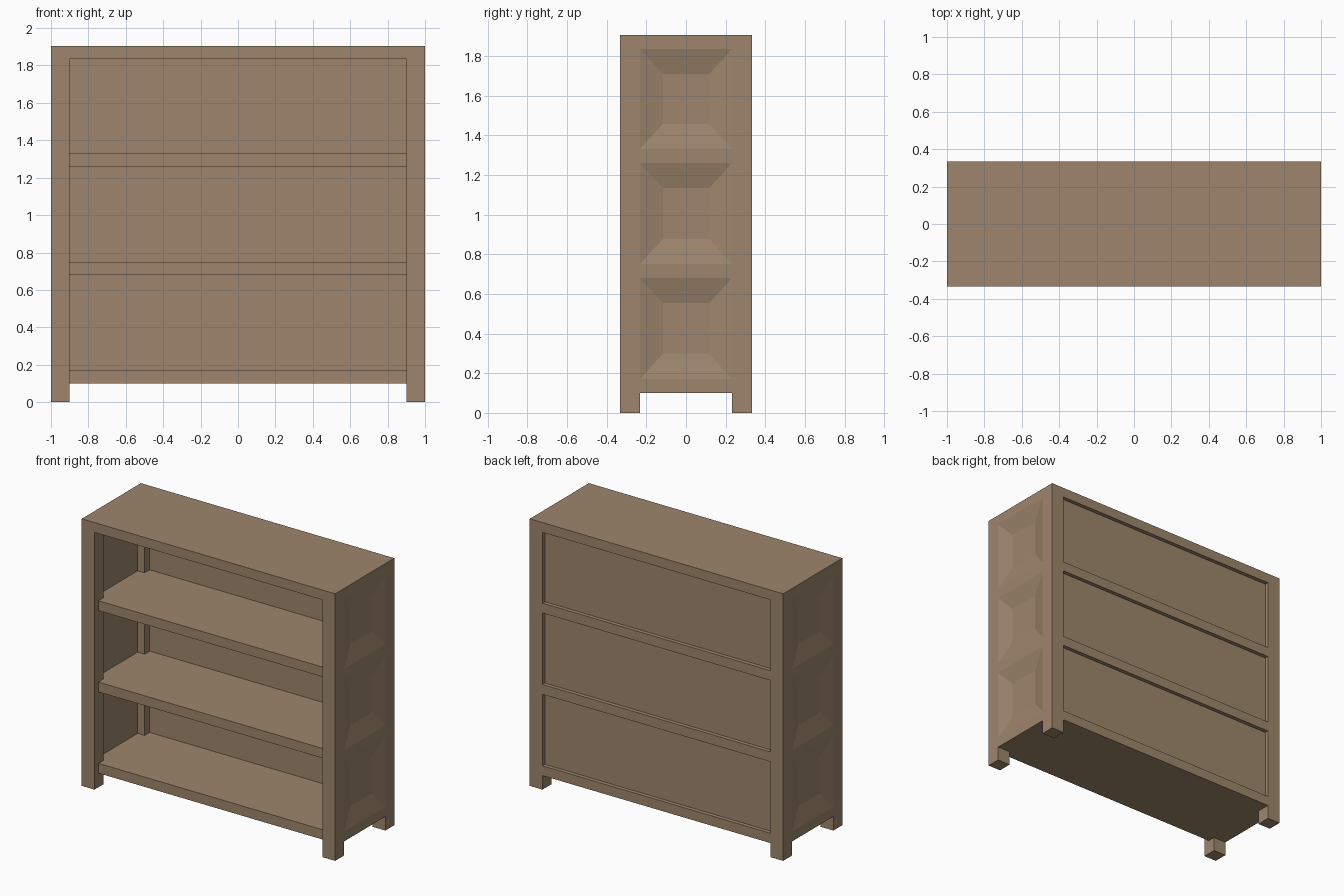
import bpy

if "Cube" in bpy.data.objects:
    bpy.data.objects.remove(bpy.data.objects["Cube"])

wood = bpy.data.materials.new("brown_wood")
wood.diffuse_color = (0.34, 0.235, 0.15, 1)
wood.use_nodes = True
wood.node_tree.nodes["Principled BSDF"].inputs["Base Color"].default_value = wood.diffuse_color

X, Y, H = 1.0, 0.333, 1.905      # half width, half depth, height
POST = 0.10                      # post thickness
T = 0.07                         # shelf thickness
XI, YI = X - POST, Y - POST      # inner limits of the posts
SHELVES = [0.10, 0.68, 1.26]
BAYS = [(z + T, top) for z, top in zip(SHELVES, [0.68, 1.26, H - T])]


def make(name, verts, faces):
    me = bpy.data.meshes.new(name)
    me.from_pydata(verts, [], faces)
    me.materials.append(wood)
    ob = bpy.data.objects.new(name, me)
    bpy.context.collection.objects.link(ob)
    return ob


def prism(name, outline, z0, z1):
    """Extrude a counter-clockwise outline from z0 to z1."""
    n = len(outline)
    verts = [(x, y, z) for z in (z0, z1) for x, y in outline]
    faces = [tuple(reversed(range(n))), tuple(range(n, 2 * n))]
    faces += [(i, (i + 1) % n, (i + 1) % n + n, i + n) for i in range(n)]
    return make(name, verts, faces)


def box(name, x0, x1, y0, y1, z0, z1):
    return prism(name, [(x0, y0), (x1, y0), (x1, y1), (x0, y1)], z0, z1)


def side_panel(name, s, z0, z1):
    """Side panel with a shallow sloped recess outside and a flat inner wall."""
    def ring(x, dy, dz):
        return [(s * x, y, z) for y, z in
                [(-YI + dy, z0 + dz), (YI - dy, z0 + dz),
                 (YI - dy, z1 - dz), (-YI + dy, z1 - dz)]]
    verts = ring(0.955, 0, 0) + ring(X, 0, 0) + ring(0.97, 0.116, 0.127)
    faces = [(3, 2, 1, 0), (8, 9, 10, 11)]
    for a in (0, 4):
        faces += [(a + i, a + (i + 1) % 4, a + 4 + (i + 1) % 4, a + 4 + i)
                  for i in range(4)]
    if s < 0:
        faces = [f[::-1] for f in faces]
    return make(name, verts, faces)


# Top board, flush with the posts
box("top_board", -X, X, -Y, Y, H - T, H)

# Corner posts that run down into feet
for side, s in (("left", -1), ("right", 1)):
    xs = sorted((s * XI, s * X))
    box("front_post_" + side, *xs, -Y, -YI, 0, H - T)
    box("back_post_" + side, *xs, YI, Y, 0, H - T)

# Shelves notched around the posts, set back at the front
F = -Y + 0.045
notched = [(-XI, F), (XI, F), (XI, -YI), (X, -YI), (X, YI), (XI, YI),
           (XI, Y), (-XI, Y), (-XI, YI), (-X, YI), (-X, -YI), (-XI, -YI)]
for i, z in enumerate(SHELVES):
    prism(f"shelf_{i + 1}", notched, z, z + T)

# Recessed back and side panels in every bay
for i, (z0, z1) in enumerate(BAYS):
    box(f"back_panel_{i + 1}", -XI, XI, 0.29, 0.305, z0, z1)
    side_panel(f"side_panel_right_{i + 1}", 1, z0, z1)
    side_panel(f"side_panel_left_{i + 1}", -1, z0, z1)
